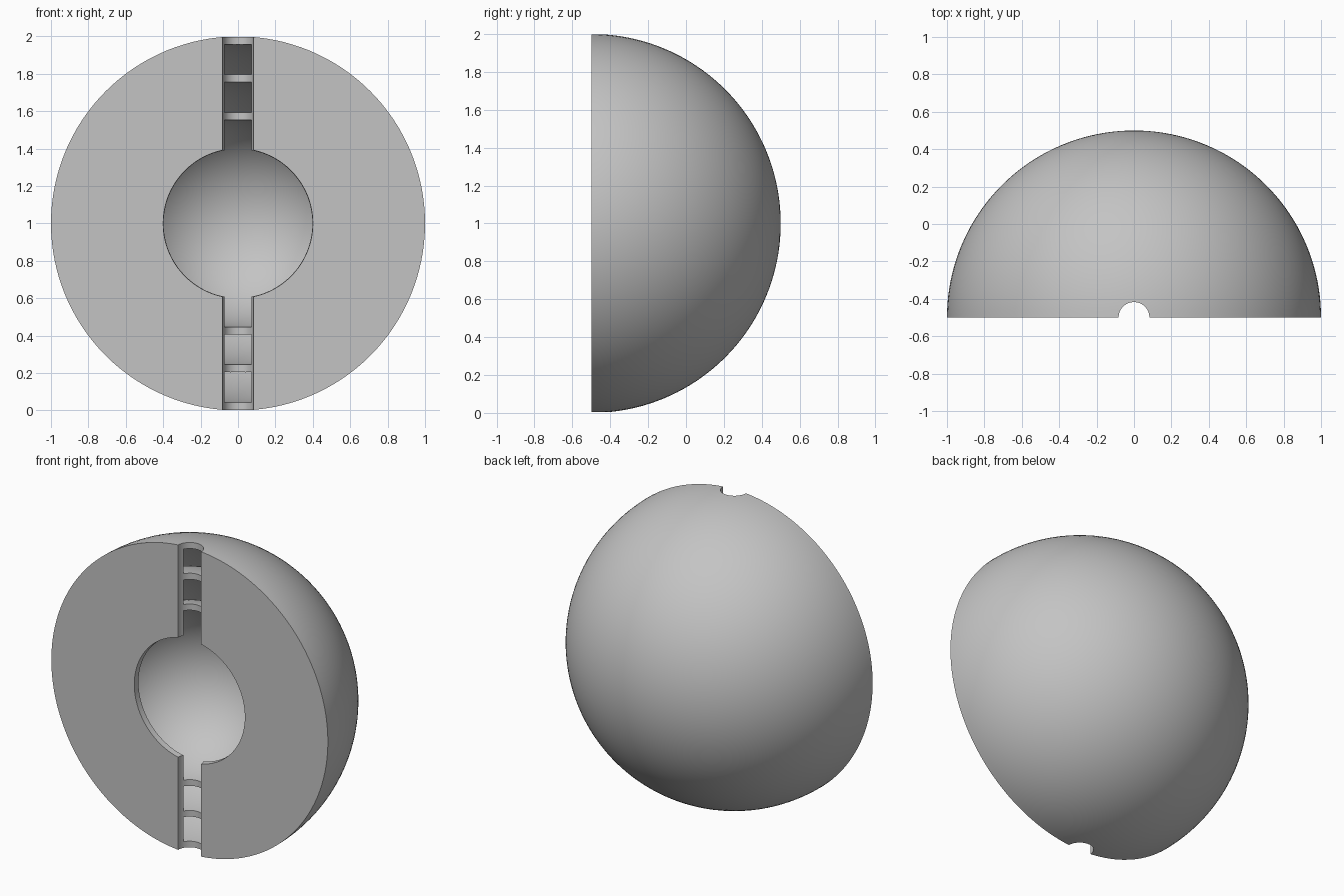
import bpy, bmesh
from math import sin, cos, asin, pi, sqrt
from mathutils import Matrix, Vector

if "Cube" in bpy.data.objects:
    bpy.data.objects.remove(bpy.data.objects["Cube"])

WALL = 0.04          # thickness of every shell and of the front plate
HOLE = 0.4           # radius of the round opening
BORE = 0.0825        # radius of the vertical channel
FRONT = -0.5         # y of the flat front
SEGMENTS = 128

grey = bpy.data.materials.new("light_grey")
grey.use_nodes = True
colour = (0.55, 0.55, 0.55, 1)
grey.diffuse_color = colour
grey.node_tree.nodes["Principled BSDF"].inputs["Base Color"].default_value = colour


def arc(radius, depth, steps=40):
    """Quarter arc from the back pole to the given depth behind the front."""
    end = pi / 2 - asin(depth / radius)
    return [(radius * sin(end * i / steps), radius * cos(end * i / steps))
            for i in range(steps + 1)]


def lathe(target, profile, closed=False, inward=False):
    """Spin a (radius, depth) profile about the y axis and add it to target."""
    bm = bmesh.new()
    verts = [bm.verts.new((r, d, 0)) for r, d in profile]
    edges = [bm.edges.new(pair) for pair in zip(verts, verts[1:])]
    if closed:
        edges.append(bm.edges.new((verts[-1], verts[0])))
    bmesh.ops.spin(bm, geom=verts + edges, cent=(0, 0, 0), axis=(0, 1, 0),
                   angle=2 * pi, steps=SEGMENTS)
    bmesh.ops.remove_doubles(bm, verts=bm.verts, dist=1e-5)
    bmesh.ops.recalc_face_normals(bm, faces=bm.faces)
    if (bm.calc_volume(signed=True) < 0) != inward:
        bmesh.ops.reverse_faces(bm, faces=bm.faces)
    part = bpy.data.meshes.new("lathe_part")
    bm.to_mesh(part)
    bm.free()
    target.from_mesh(part)
    bpy.data.meshes.remove(part)


# Outer dome, front plate with round opening, and the innermost hollow
body = bmesh.new()
rim = sqrt(HOLE ** 2 - WALL ** 2)
lathe(body, arc(1, 0) + [(HOLE, 0), (rim, WALL)] + arc(0.56, WALL)[::-1])

# Closed hollows between the nested shells
for outer, inner in ((0.96, 0.8), (0.76, 0.6)):
    lathe(body, arc(outer, WALL) + arc(inner, WALL)[::-1], inward=True)

bmesh.ops.translate(body, verts=body.verts, vec=(0, FRONT, 1))
mesh = bpy.data.meshes.new("nested_half_sphere")
body.to_mesh(mesh)
body.free()
half_sphere = bpy.data.objects.new("nested_half_sphere", mesh)
bpy.context.collection.objects.link(half_sphere)
mesh.materials.append(grey)

# Vertical channel bored through all shells and the plate
bpy.ops.mesh.primitive_cylinder_add(vertices=64, radius=BORE, depth=2.4,
                                    location=(0, FRONT, 1))
cutter = bpy.context.object
cutter.name = "channel_cutter"
cutter.hide_render = True
cutter.data.materials.append(grey)
cut = half_sphere.modifiers.new("channel", "BOOLEAN")
cut.operation = "DIFFERENCE"
cut.solver = "EXACT"
cut.object = cutter

bpy.ops.object.select_all(action="DESELECT")
half_sphere.select_set(True)
bpy.context.view_layer.objects.active = half_sphere
bpy.ops.object.modifier_apply(modifier=cut.name)
bpy.data.objects.remove(cutter)
bpy.ops.object.shade_smooth_by_angle(angle=pi / 6)
